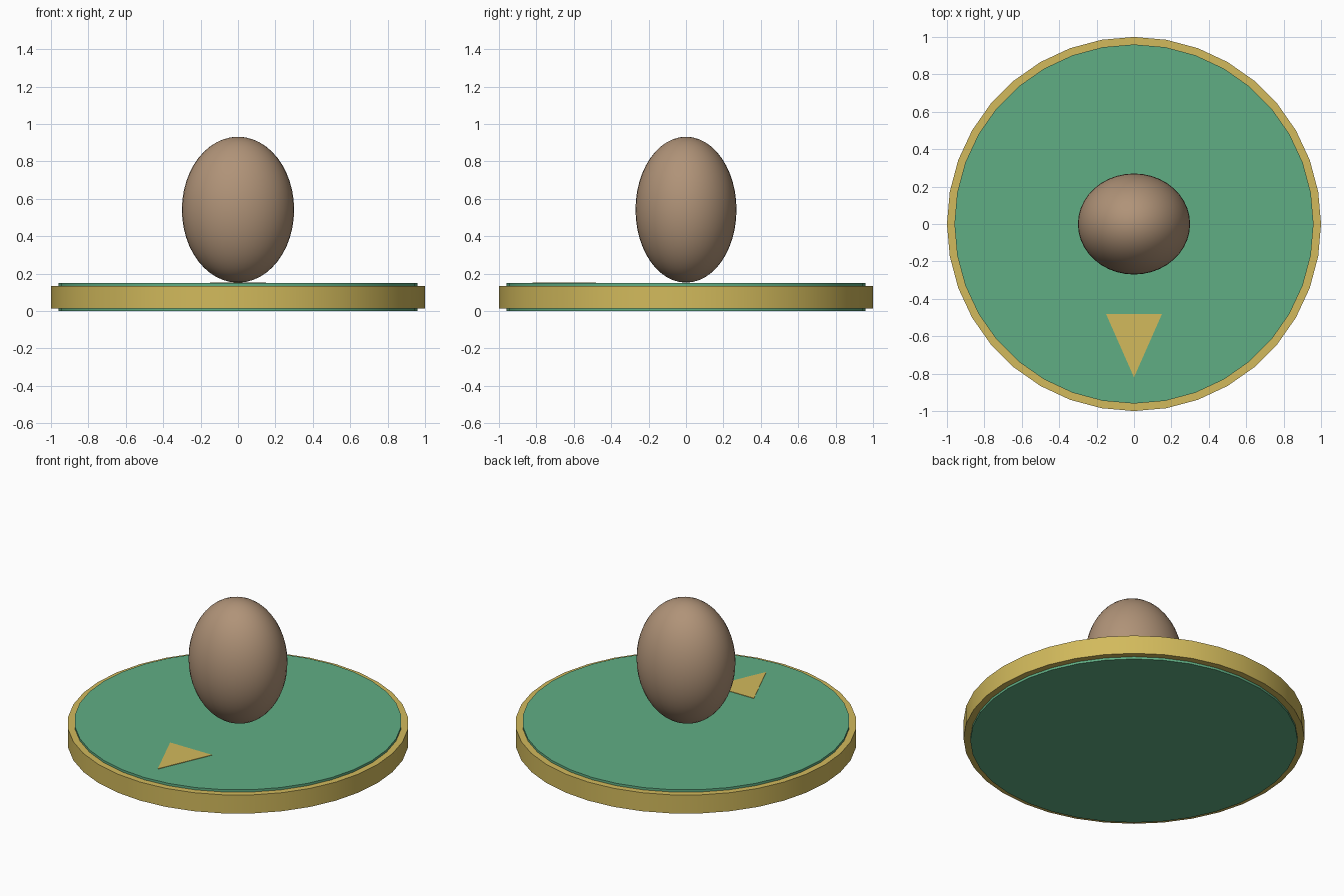
import bpy, bmesh, math

if "Cube" in bpy.data.objects:
    bpy.data.objects.remove(bpy.data.objects["Cube"])


def material(name, rgb):
    # sRGB 0-255 to linear
    m = bpy.data.materials.new(name)
    m.diffuse_color = [((c / 255 + 0.055) / 1.055) ** 2.4 for c in rgb] + [1]
    m.use_nodes = True
    m.node_tree.nodes["Principled BSDF"].inputs["Base Color"].default_value = m.diffuse_color
    return m


green = material("green", (96, 174, 132))
gold = material("gold", (210, 186, 92))
brown = material("brown", (176, 147, 120))


def finish(ob, name, mat):
    ob.name = name
    ob.data.materials.append(mat)
    bpy.ops.object.shade_smooth_by_angle(angle=math.radians(30))


def disc(name, radius, z0, z1, mat):
    bpy.ops.mesh.primitive_cylinder_add(vertices=36, radius=radius, depth=z1 - z0,
                                        location=(0, 0, (z0 + z1) / 2))
    finish(bpy.context.object, name, mat)


# Base: green disc with a wider gold band round its edge
disc("base_disc", 0.96, 0.0, 0.15, green)
disc("base_rim", 1.0, 0.015, 0.135, gold)

# Egg-shaped body standing on the disc
bpy.ops.mesh.primitive_uv_sphere_add(segments=40, ring_count=24, radius=1, location=(0, 0, 0.542))
body = bpy.context.object
body.scale = (0.30, 0.27, 0.39)
bpy.ops.object.transform_apply(location=False, rotation=False, scale=True)
finish(body, "body", brown)

# Thin triangular marker pointing to the front
bm = bmesh.new()
face = bm.faces.new([bm.verts.new(p) for p in
                     ((-0.15, -0.48, 0.148), (0, -0.82, 0.148), (0.15, -0.48, 0.148))])
top = bmesh.ops.extrude_face_region(bm, geom=[face])["geom"]
bmesh.ops.translate(bm, vec=(0, 0, 0.005), verts=[v for v in top if isinstance(v, bmesh.types.BMVert)])
bmesh.ops.recalc_face_normals(bm, faces=bm.faces)
mesh = bpy.data.meshes.new("front_marker")
bm.to_mesh(mesh)
bm.free()
mesh.materials.append(gold)
bpy.context.collection.objects.link(bpy.data.objects.new("front_marker", mesh))
